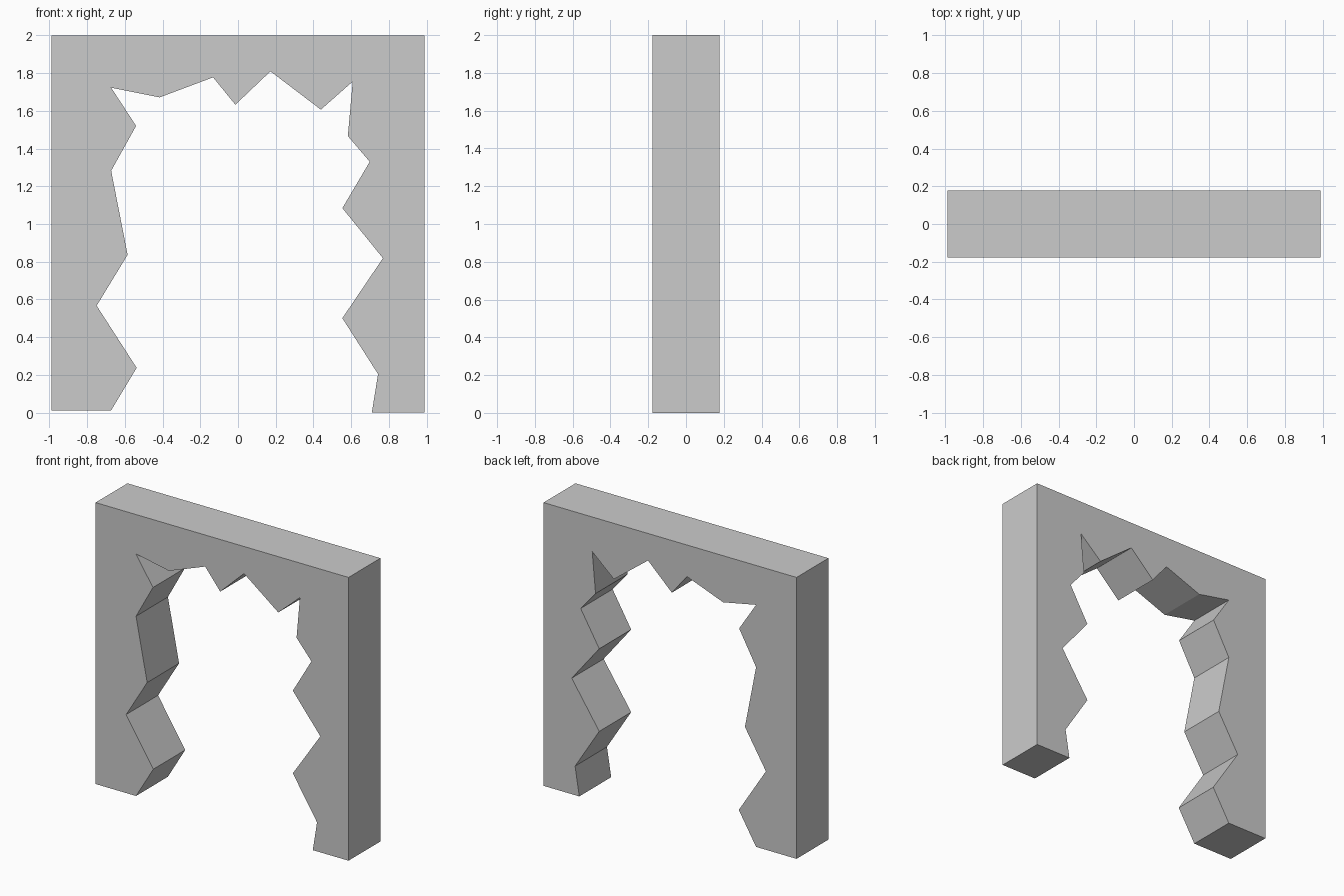
import bpy, bmesh

if "Cube" in bpy.data.objects:
    bpy.data.objects.remove(bpy.data.objects["Cube"])

HALF_WIDTH, HALF_DEPTH, HEIGHT = 0.988, 0.178, 2.0

# Jagged opening, from the foot of the left leg over the top to the right foot
left_edge = [(-0.672, 0.013), (-0.537, 0.238), (-0.749, 0.567), (-0.585, 0.837),
             (-0.672, 1.282), (-0.54, 1.52), (-0.672, 1.722)]
top_edge = [(-0.415, 1.671), (-0.132, 1.777), (-0.014, 1.632), (0.172, 1.809),
            (0.439, 1.606)]
right_edge = [(0.608, 1.755), (0.582, 1.466), (0.698, 1.33), (0.553, 1.084),
              (0.768, 0.819), (0.553, 0.501), (0.742, 0.205), (0.709, 0.0)]

# Straight outer frame closes the profile
outer = [(HALF_WIDTH, 0.0), (HALF_WIDTH, HEIGHT),
         (-HALF_WIDTH, HEIGHT), (-HALF_WIDTH, 0.013)]
profile = left_edge + top_edge + right_edge + outer


def extrude_profile(name, points, half_depth):
    """Extrude an x/z outline along y into a flat-shaded solid."""
    bm = bmesh.new()
    face = bm.faces.new([bm.verts.new((x, -half_depth, z)) for x, z in points])
    result = bmesh.ops.extrude_face_region(bm, geom=[face], use_keep_orig=True)
    moved = [g for g in result["geom"] if isinstance(g, bmesh.types.BMVert)]
    bmesh.ops.translate(bm, verts=moved, vec=(0, 2 * half_depth, 0))
    bmesh.ops.triangulate(bm, faces=[f for f in bm.faces if len(f.verts) > 4])
    bmesh.ops.recalc_face_normals(bm, faces=bm.faces)
    mesh = bpy.data.meshes.new(name)
    bm.to_mesh(mesh)
    bm.free()
    obj = bpy.data.objects.new(name, mesh)
    bpy.context.collection.objects.link(obj)
    return obj


# Broken wall with a ragged doorway
extrude_profile("broken_wall_doorway", profile, HALF_DEPTH)
